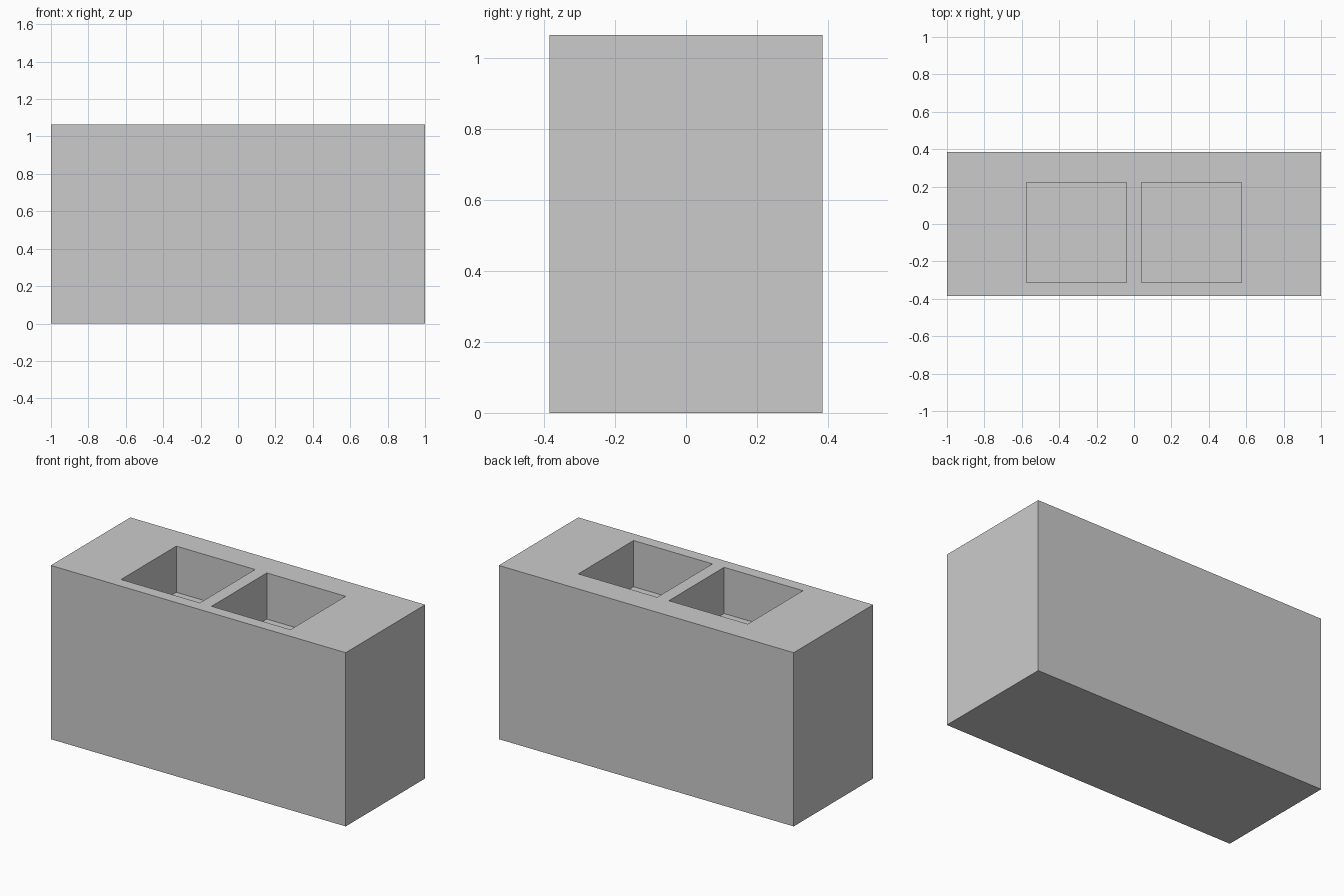
import bpy

if "Cube" in bpy.data.objects:
    bpy.data.objects.remove(bpy.data.objects["Cube"])

WIDTH, DEPTH, HEIGHT = 2.0, 0.77, 1.065
BASIN_SIZE, BASIN_DEPTH = 0.535, 0.283
BASIN_X, BASIN_Y = 0.307, -0.045


def box(name, size, centre):
    bpy.ops.mesh.primitive_cube_add(size=1, location=centre)
    ob = bpy.context.object
    ob.name = name
    ob.scale = size
    bpy.ops.object.transform_apply(location=False, rotation=False, scale=True)
    return ob


# Solid cabinet block
cabinet = box("sink_cabinet", (WIDTH, DEPTH, HEIGHT), (0, 0, HEIGHT / 2))

# Two square basins sunk into the top
for side, label in ((-1, "left"), (1, "right")):
    overshoot = 0.1
    cutter = box(label + "_basin_cutter",
                 (BASIN_SIZE, BASIN_SIZE, BASIN_DEPTH + overshoot),
                 (side * BASIN_X, BASIN_Y, HEIGHT + (overshoot - BASIN_DEPTH) / 2))
    cutter.hide_render = True
    cutter.display_type = 'WIRE'
    cut = cabinet.modifiers.new(label + "_basin", 'BOOLEAN')
    cut.operation = 'DIFFERENCE'
    cut.solver = 'EXACT'
    cut.object = cutter
